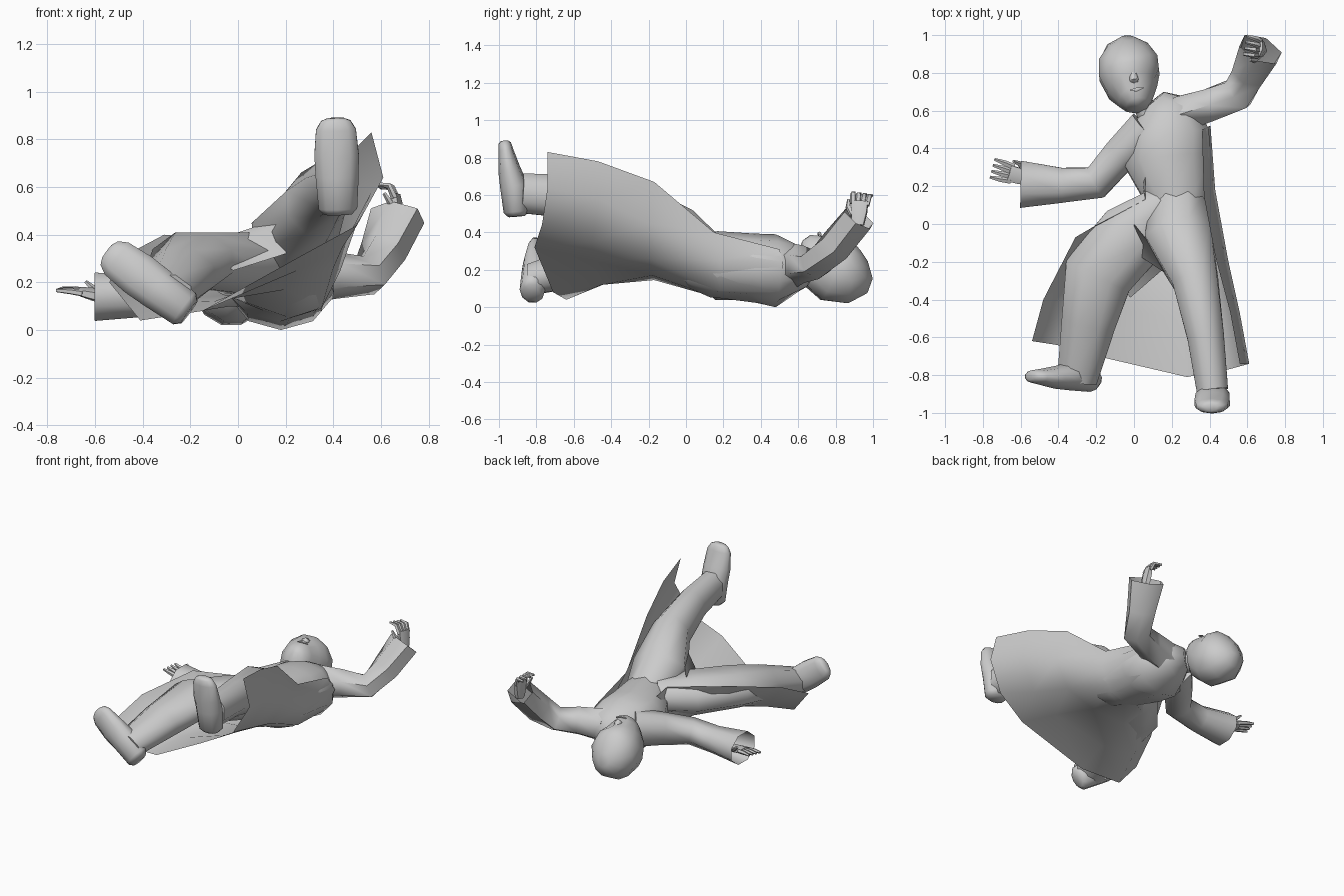
import bpy, bmesh, math
from mathutils import Vector as V


def finish(name, bm, angle=60):
    bmesh.ops.recalc_face_normals(bm, faces=bm.faces)
    me = bpy.data.meshes.new(name)
    bm.to_mesh(me)
    bm.free()
    ob = bpy.data.objects.new(name, me)
    bpy.context.collection.objects.link(ob)
    bpy.ops.object.select_all(action='DESELECT')
    ob.select_set(True)
    bpy.context.view_layer.objects.active = ob
    bpy.ops.object.shade_smooth_by_angle(angle=math.radians(angle))
    return ob


def loft(name, secs, n=8, hint=(0, 0, 1), caps=(True, True)):
    """Tube through sections (x, y, z, half width, half height)."""
    bm = bmesh.new()
    pts = [V(s[:3]) for s in secs]
    rings = []
    for i, s in enumerate(secs):
        t = (pts[min(i + 1, len(pts) - 1)] - pts[max(i - 1, 0)]).normalized()
        u = V(hint).cross(t).normalized()
        v = t.cross(u)
        rings.append([bm.verts.new(pts[i] + u * s[3] * math.cos(a) + v * s[4] * math.sin(a))
                      for a in [2 * math.pi * (k + .5) / n for k in range(n)]])
    for r, q in zip(rings, rings[1:]):
        for k in range(n):
            bm.faces.new((r[k], r[(k + 1) % n], q[(k + 1) % n], q[k]))
    if caps[0]:
        bm.faces.new(rings[0])
    if caps[1]:
        bm.faces.new(rings[-1])
    return finish(name, bm)


def sheet(name, rows):
    bm = bmesh.new()
    g = [[bm.verts.new(p) for p in r] for r in rows]
    for a, b in zip(g, g[1:]):
        for k in range(len(a) - 1):
            bm.faces.new((a[k], a[k + 1], b[k + 1], b[k]))
    return finish(name, bm)


# head, nose, mouth, neck
loft("head", [(-.035, .985, .2, .04, .05), (-.035, .95, .19, .11, .12), (-.03, .88, .183, .16, .168),
              (-.025, .79, .205, .165, .185), (-.01, .715, .25, .135, .158), (.01, .66, .3, .095, .108),
              (.018, .628, .325, .062, .075), (.02, .615, .33, .02, .03)], 12)
loft("nose", [(-.015, .83, .348, .015, .01), (-.005, .79, .36, .022, .022),
              (0, .765, .37, .028, .03), (.003, .745, .364, .018, .012)], 6)
loft("mouth", [(-.02, .708, .388, .004, .004), (.015, .712, .395, .012, .009), (.05, .722, .382, .004, .004)], 6)
loft("neck", [(.1, .54, .22, .07, .07), (.05, .63, .22, .06, .065), (0, .74, .23, .06, .07)], 8)

# coat body
loft("coat_body", [(.19, -.04, .28, .13, .11), (.22, .06, .25, .17, .155), (.225, .15, .23, .18, .178),
                   (.175, .34, .215, .24, .18), (.18, .48, .195, .23, .195), (.15, .59, .215, .18, .13),
                   (.1, .65, .22, .08, .07)], 10)

# coat skirt: open sheet from the armpit, under the legs, rising on the right
sheet("coat_skirt", [
    [(.36, .5, .31), (.405, .52, .23), (.35, .5, .08), (.19, .48, .01), (.06, .46, .07), (.02, .4, .2),
     (.06, .3, .34)],
    [(.37, .15, .4), (.43, .18, .25), (.35, .18, .09), (.22, .17, .05), (.11, .16, .08), (.05, .14, .2),
     (.06, .13, .37)],
    [(.43, -.17, .67), (.5, -.2, .45), (.4, -.2, .26), (.2, -.18, .17), (-.05, -.17, .145), (-.22, -.12, .22),
     (-.31, -.07, .4)],
    [(.51, -.47, .78), (.56, -.47, .58), (.44, -.5, .35), (.25, -.5, .25), (-.1, -.45, .12), (-.35, -.42, .13),
     (-.48, -.4, .31)],
    [(.56, -.74, .83), (.61, -.74, .64), (.5, -.77, .44), (.28, -.81, .32), (-.15, -.71, .08), (-.41, -.64, .04),
     (-.54, -.62, .2)]])

# trousers with the stretched cloth between the thighs
loft("trouser_right", [(.23, .12, .27, .15, .13), (.235, -.05, .4, .19, .15), (.325, -.3, .53, .13, .15),
                       (.38, -.6, .59, .105, .125), (.415, -.88, .61, .09, .115)], 8)
loft("trouser_left", [(.16, .1, .27, .12, .13), (-.01, -.06, .28, .2, .14), (-.19, -.27, .29, .2, .13),
                      (-.24, -.52, .23, .155, .12), (-.3, -.82, .15, .115, .09)], 8)
sheet("trouser_crotch", [[(0, 0, .41), (.27, -.33, .5)], [(.0, -.15, .36), (.2, -.2, .32)],
                         [(-.1, -.28, .3), (-.02, -.39, .25)]])


# shoes: low heel, bulging instep, thin toe
def shoe(name, heel, toe, sole):
    h, t, d = V(heel), V(toe), V(sole)
    prof = [(0, .06, .045, 0), (.06, .085, .068, 0), (.4, .095, .075, 0), (.62, .098, .06, .018),
            (.88, .088, .04, .028), (.97, .065, .033, .03), (1, .035, .02, .03)]
    loft(name, [(*(h.lerp(t, f) + d * o), a, b) for f, a, b, o in prof], 10, sole)


shoe("shoe_right", (.42, -.905, .485), (.41, -.94, .89), (0, -1, 0))
shoe("shoe_left", (-.205, -.825, .075), (-.55, -.775, .33), (0, -1, 0))

# sleeves, open at the cuff
loft("sleeve_right", [(.24, .58, .22, .11, .12), (.4, .63, .23, .1, .1), (.55, .69, .23, .1, .085),
                      (.61, .8, .33, .1, .095), (.67, .925, .48, .125, .09)], 6, caps=(True, False))
loft("sleeve_left", [(.07, .5, .22, .12, .13), (-.07, .37, .2, .1, .11), (-.2, .22, .16, .095, .09),
                     (-.38, .205, .14, .1, .09), (-.6, .21, .14, .135, .11)], 8, caps=(True, False))


# hands: palm with four fingers and a thumb
def hand(name, wrist, fwd, side, curl):
    w, f, s = V(wrist), V(fwd).normalized(), V(side).normalized()
    up = s.cross(f).normalized()
    loft(name + "_palm", [(*w, .035, .03), (*(w + f * .07), .048, .028), (*(w + f * .13), .05, .02)], 6, up)
    for i in range(5):
        o = (i - 1.5) * .025
        base = w + f * .11 + s * o
        mid = base + f * .055 + s * o * .2 + up * curl * .3
        tip = mid + f * (.065 - abs(curl)) + up * curl + s * o * .1
        if i == 4:
            base = w + f * .05 + s * .035
            mid = base + f * .04 + s * .03 + up * .015
            tip = mid + f * .04 + s * .005 + up * .02
        loft(f"{name}_finger_{i + 1}", [(*base, .017, .015), (*mid, .015, .013), (*tip, .008, .008)], 5, up)


hand("hand_left", (-.54, .235, .135), (-1, .28, .22), (.25, 1, .1), -.008)
hand("hand_right", (.675, .92, .44), (-.1, .08, .95), (-.2, -1, .15), .055)
